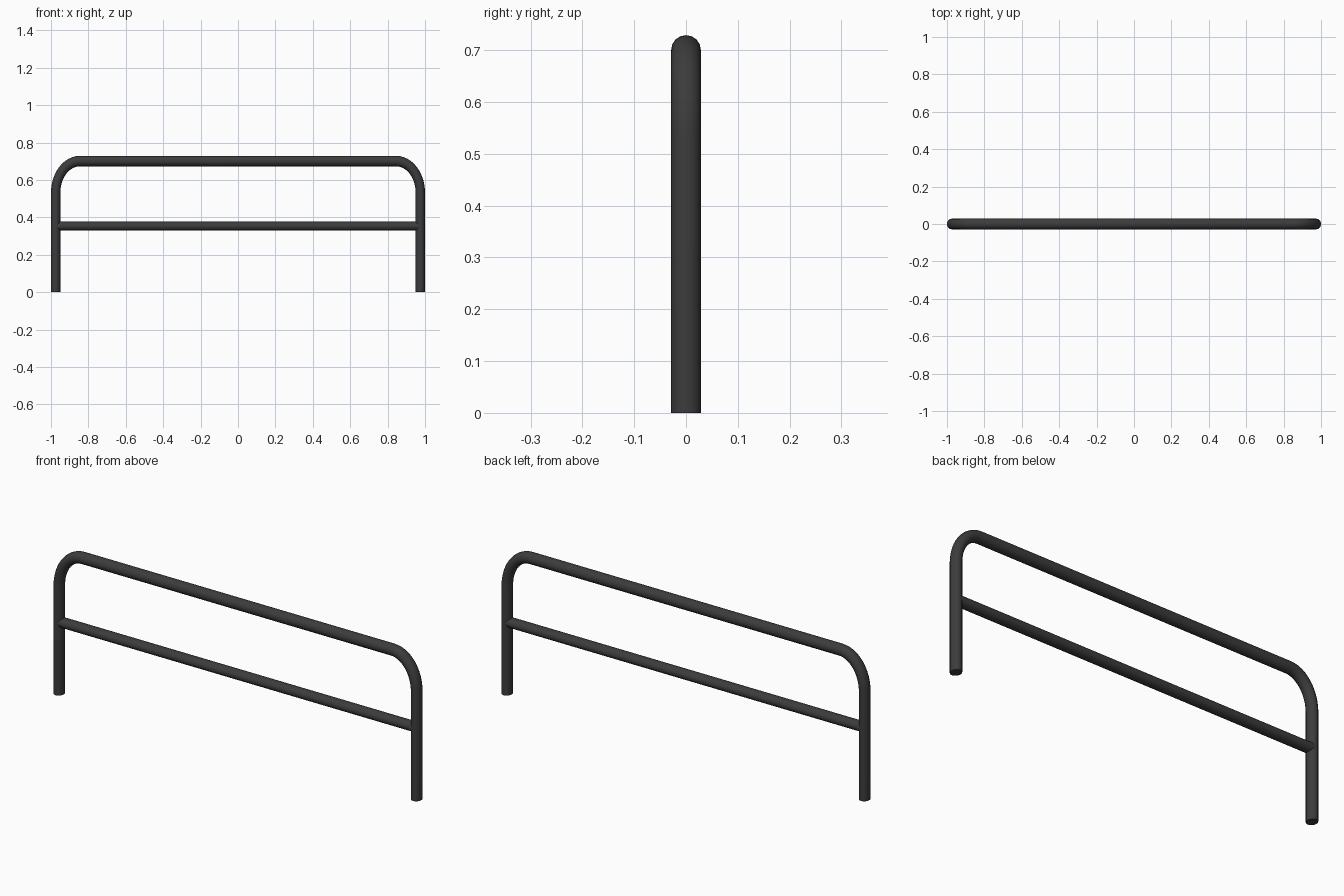
import bpy, bmesh
from math import sin, cos, pi
from mathutils import Vector

if "Cube" in bpy.data.objects:
    bpy.data.objects.remove(bpy.data.objects["Cube"])

SIDES = 16


def tube(name, path, r_in, r_y):
    """Sweep an oval section along a path lying in the XZ plane.
    r_in(tangent) gives the in-plane radius, r_y the radius along y."""
    bm = bmesh.new()
    rings = []
    for i, p in enumerate(path):
        a, b = path[max(i - 1, 0)], path[min(i + 1, len(path) - 1)]
        t = ((p - a).normalized() + (b - p).normalized()).normalized()
        n = Vector((-t.z, 0, t.x))
        r = r_in(t)
        rings.append([bm.verts.new(p + n * r * cos(2 * pi * k / SIDES)
                                   + Vector((0, r_y * sin(2 * pi * k / SIDES), 0)))
                      for k in range(SIDES)])
    for r0, r1 in zip(rings, rings[1:]):
        for k in range(SIDES):
            j = (k + 1) % SIDES
            bm.faces.new((r0[k], r0[j], r1[j], r1[k]))
    bm.faces.new(rings[0])
    bm.faces.new(rings[-1])
    bmesh.ops.recalc_face_normals(bm, faces=bm.faces)
    mesh = bpy.data.meshes.new(name)
    bm.to_mesh(mesh)
    bm.free()
    obj = bpy.data.objects.new(name, mesh)
    bpy.context.collection.objects.link(obj)
    obj.data.materials.append(mat)
    bpy.ops.object.select_all(action='DESELECT')
    obj.select_set(True)
    bpy.context.view_layer.objects.active = obj
    bpy.ops.object.shade_smooth_by_angle(angle=0.7)
    return obj


mat = bpy.data.materials.new("dark_metal")
mat.diffuse_color = (0.045, 0.045, 0.045, 1)
mat.use_nodes = True
mat.node_tree.nodes["Principled BSDF"].inputs["Base Color"].default_value = mat.diffuse_color

# Bent hoop: two legs, two rounded corners and the top rail
LEG_X, TOP_Z, RX, RZ, STEPS = 0.975, 0.701, 0.13, 0.17, 12
half = [Vector((-LEG_X, 0, 0))]
for i in range(STEPS + 1):
    a = pi / 2 * i / STEPS
    half.append(Vector((-LEG_X + RX * (1 - cos(a)), 0, TOP_Z - RZ * (1 - sin(a)))))
path = half + [Vector((-p.x, 0, p.z)) for p in reversed(half)]
tube("bent_hoop_frame", path, lambda t: 0.025 + 0.003 * t.x ** 2, 0.0285)

# Lower crossbar, ending inside the legs
tube("lower_crossbar", [Vector((-LEG_X, 0, 0.353)), Vector((LEG_X, 0, 0.353))],
     lambda t: 0.024, 0.028)
